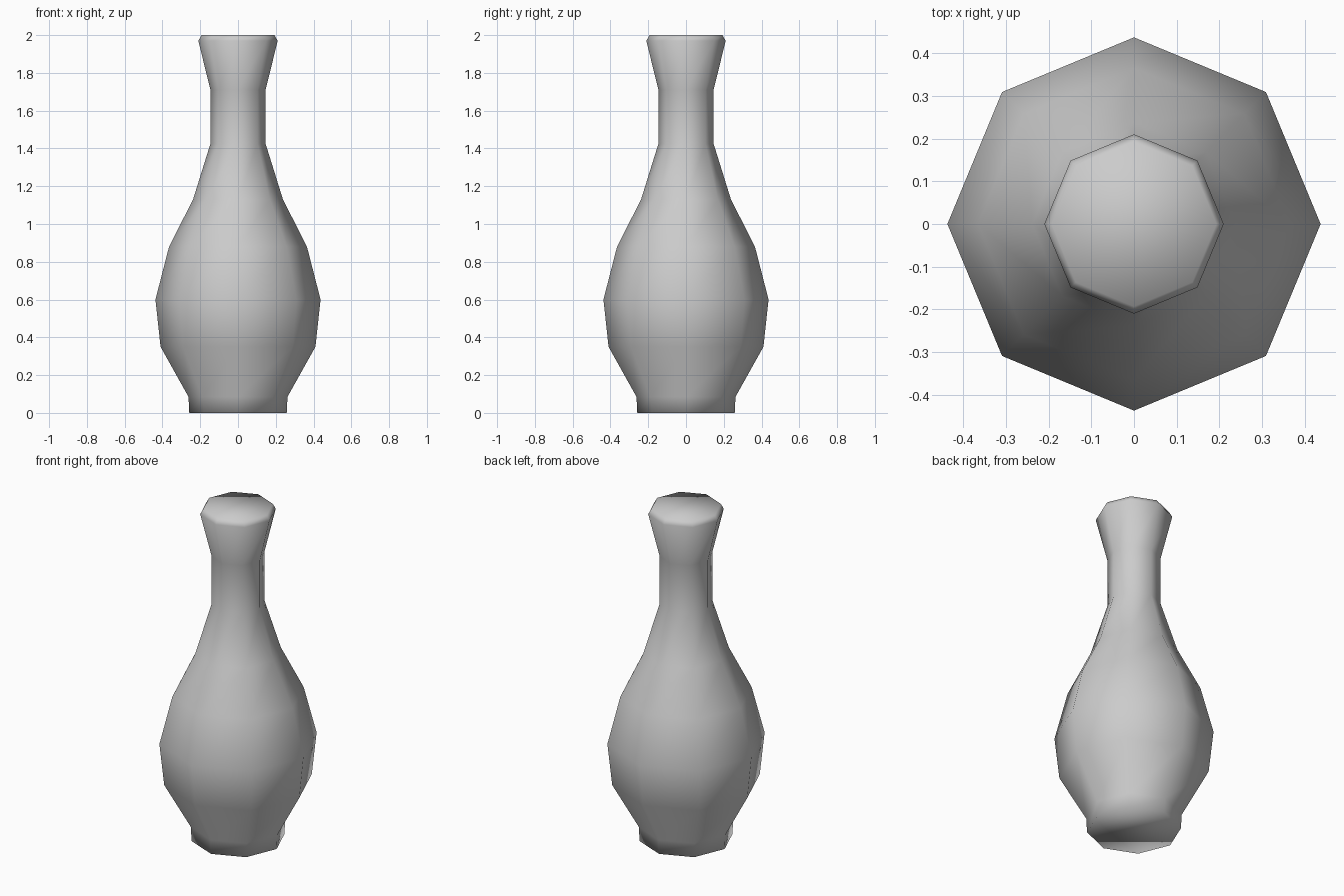
import bpy, bmesh
from math import cos, sin, pi

cube = bpy.data.objects.get("Cube")
if cube:
    bpy.data.objects.remove(cube, do_unlink=True)

SIDES = 8
# (radius, height) from foot to lip
PROFILE = [(0.258, 0), (0.262, 0.085), (0.41, 0.35), (0.437, 0.6), (0.365, 0.88),
           (0.238, 1.13), (0.146, 1.425), (0.146, 1.71), (0.21, 1.97), (0.193, 2)]


def make_material(name, color):
    mat = bpy.data.materials.new(name)
    mat.use_nodes = True
    mat.diffuse_color = color
    mat.node_tree.nodes["Principled BSDF"].inputs["Base Color"].default_value = color
    return mat


def lathe(name, profile, mat):
    bm = bmesh.new()
    rings = [[bm.verts.new((r * cos(2 * pi * i / SIDES), r * sin(2 * pi * i / SIDES), z))
              for i in range(SIDES)] for r, z in profile]
    # Side walls between neighbouring rings
    for low, high in zip(rings, rings[1:]):
        for i in range(SIDES):
            j = (i + 1) % SIDES
            bm.faces.new((low[i], low[j], high[j], high[i]))
    # Closed foot and closed mouth
    bm.faces.new(rings[0][::-1])
    bm.faces.new(rings[-1])
    for face in bm.faces:
        face.smooth = True
    mesh = bpy.data.meshes.new(name)
    bm.to_mesh(mesh)
    bm.free()
    mesh.materials.append(mat)
    obj = bpy.data.objects.new(name, mesh)
    bpy.context.collection.objects.link(obj)
    return obj


# Bottle body: one smooth-shaded octagonal turned shape
lathe("bottle", PROFILE, make_material("light grey", (0.6, 0.6, 0.6, 1)))
